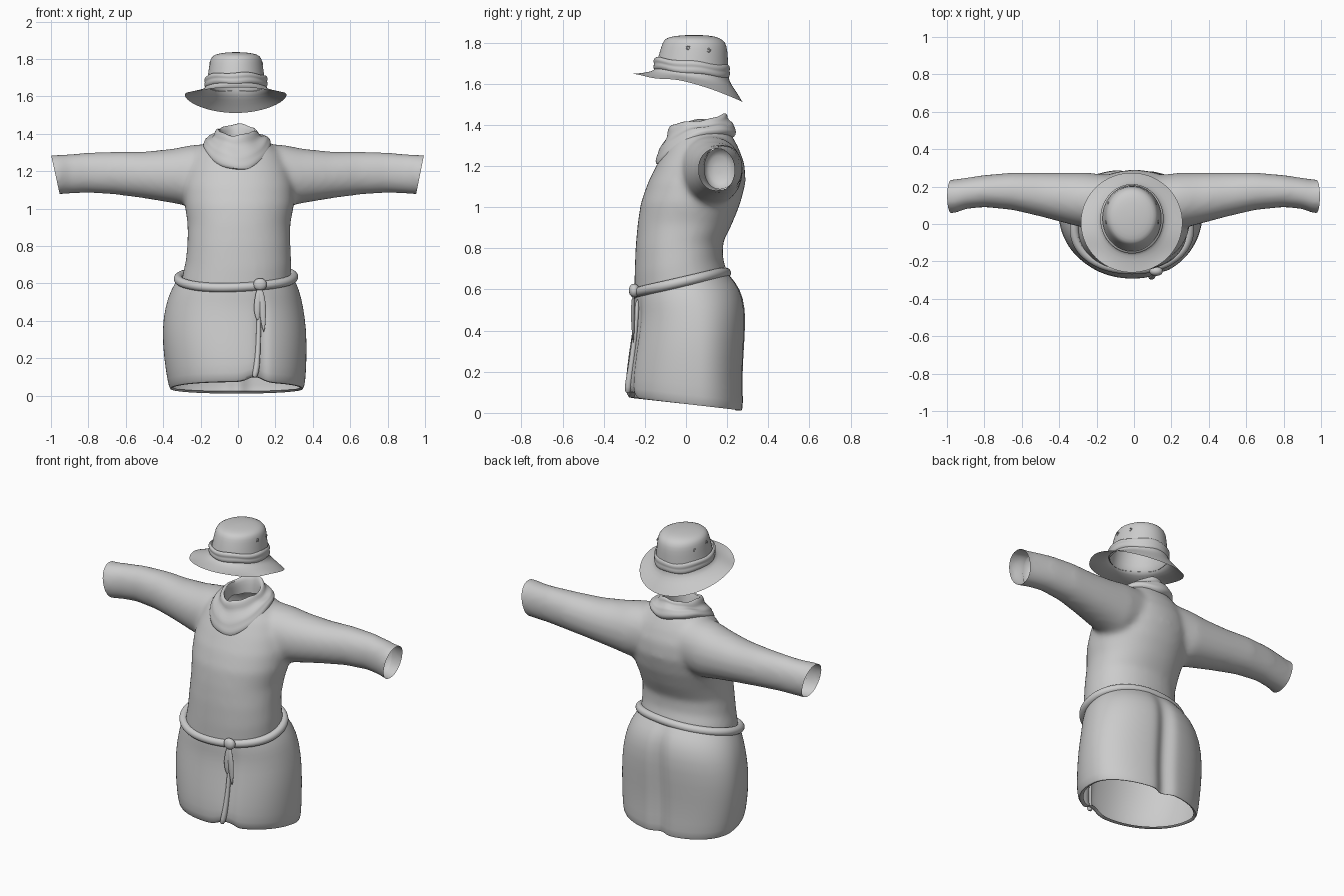
import bpy, bmesh, math
from mathutils import Vector

if "Cube" in bpy.data.objects:
    bpy.data.objects.remove(bpy.data.objects["Cube"])

cloth = bpy.data.materials.new("grey_cloth")
cloth.diffuse_color = (0.6, 0.6, 0.6, 1)
cloth.use_nodes = True
cloth.node_tree.nodes["Principled BSDF"].inputs["Base Color"].default_value = cloth.diffuse_color


def finish(name, mesh, subsurf=0, angle=50):
    ob = bpy.data.objects.new(name, mesh)
    bpy.context.collection.objects.link(ob)
    mesh.materials.clear()
    mesh.materials.append(cloth)
    if subsurf:
        ob.modifiers.new("Subsurf", 'SUBSURF').levels = subsurf
        ob.modifiers["Subsurf"].render_levels = subsurf
    bpy.ops.object.select_all(action='DESELECT')
    ob.select_set(True)
    bpy.context.view_layer.objects.active = ob
    bpy.ops.object.shade_smooth_by_angle(angle=math.radians(angle))
    return ob


def oval(u0, u1, v0, v1, n=40, p=2.0, mid=None):
    """Superellipse inside the given bounds, widest at v = mid."""
    mid = (v0 + v1) / 2 if mid is None else mid
    pts = []
    for i in range(n):
        a = 2 * math.pi * i / n
        c, s = math.cos(a), math.sin(a)
        half = v1 - mid if s > 0 else mid - v0
        pts.append(((u0 + u1) / 2 + (u1 - u0) / 2 * math.copysign(abs(c) ** (2 / p), c),
                    mid + half * math.copysign(abs(s) ** (2 / p), s)))
    return pts


def level(z, slope, curve, x0, x1, y0, y1, n=40, p=2.0, mid=None):
    """Ring around the z axis, tilted and curved front to back."""
    return [Vector((x, y, z + slope * y + curve * y * y)) for x, y in oval(x0, x1, y0, y1, n, p, mid)]


def loft(bm, rings, cap_start=False, cap_end=False):
    vs = [[bm.verts.new(p) for p in r] for r in rings]
    n = len(vs[0])
    for a, b in zip(vs, vs[1:]):
        for i in range(n):
            j = (i + 1) % n
            bm.faces.new((a[i], a[j], b[j], b[i]))
    if cap_start:
        bm.faces.new(vs[0][::-1])
    if cap_end:
        bm.faces.new(vs[-1])


def to_mesh(bm, name):
    bmesh.ops.recalc_face_normals(bm, faces=bm.faces)
    me = bpy.data.meshes.new(name)
    bm.to_mesh(me)
    bm.free()
    return me


def tube(name, pts, radii, closed=False, n=10, flat=1.0):
    """Tube along a path; flat squashes its second cross axis."""
    bm = bmesh.new()
    rings = []
    m = len(pts)
    for i, p in enumerate(pts):
        p = Vector(p)
        nxt = pts[(i + 1) % m] if closed else pts[min(i + 1, m - 1)]
        prv = pts[i - 1] if closed else pts[max(i - 1, 0)]
        d = (Vector(nxt) - Vector(prv)).normalized()
        ref = Vector((0, 0, 1)) if abs(d.z) < 0.8 else Vector((0, 1, 0))
        s = d.cross(ref).normalized()
        t = s.cross(d)
        r = radii[i] if isinstance(radii, list) else radii
        rings.append([p + s * r * math.cos(k * math.tau / n) + t * r * flat * math.sin(k * math.tau / n)
                      for k in range(n)])
    if closed:
        rings.append([v.copy() for v in rings[0]])
    loft(bm, rings, not closed, not closed)
    if closed:
        bmesh.ops.remove_doubles(bm, verts=bm.verts, dist=1e-5)
    return finish(name, to_mesh(bm, name), 1)


# Tunic: torso and sleeves fused into one shell, then cut open
bm = bmesh.new()
torso = [(.55, .23, -.30, .28, -.25, .20), (.64, .23, -.30, .285, -.25, .20), (.72, .15, -.28, .285, -.25, .18),
         (.82, .05, -.27, .28, -.245, .18), (.92, 0, -.27, .28, -.235, .225), (1.02, 0, -.285, .30, -.22, .265),
         (1.12, 0, -.29, .30, -.185, .29), (1.21, 0, -.275, .28, -.14, .285), (1.29, 0, -.24, .24, -.095, .255),
         (1.345, 0, -.18, .18, -.06, .225), (1.40, 0, -.10, .10, -.04, .18)]
loft(bm, [level(z, s, 0, a, b, c, d, 40, 2.15) for z, s, a, b, c, d in torso], True, True)
sleeve = [(.12, -.03, .26, 1.03, 1.35), (.25, -.025, .275, 1.01, 1.34), (.35, .0, .275, 1.03, 1.32),
          (.5, .04, .275, 1.055, 1.305), (.65, .075, .275, 1.075, 1.305), (.8, .09, .262, 1.085, 1.30),
          (.9, .08, .247, 1.08, 1.292), (.96, .057, .238, 1.075, 1.288), (1.05, .057, .235, 1.08, 1.285)]
for side in (-1, 1):
    loft(bm, [[Vector((side * x, y, z)) for y, z in oval(a, b, c, d, 32, 2.1)]
              for x, a, b, c, d in sleeve], True, True)
solid = bpy.data.objects.new("tunic_solid", to_mesh(bm, "tunic_solid"))
bpy.context.collection.objects.link(solid)
rm = solid.modifiers.new("Fuse", 'REMESH')
rm.mode, rm.voxel_size = 'VOXEL', 0.016
sm = solid.modifiers.new("Soften", 'SMOOTH')
sm.factor, sm.iterations = 0.5, 10
dg = bpy.context.evaluated_depsgraph_get()
dg.update()
shell = bpy.data.meshes.new_from_object(solid.evaluated_get(dg))
bpy.data.objects.remove(solid)
bm = bmesh.new()
bm.from_mesh(shell)
cuts = [((.975, .1, 1.19), (1, 0, -.2)), ((-.978, .1, 1.19), (-1, 0, -.22)),
        ((0, 0, 1.355), (0, -.1, 1)), ((0, 0, .615), (0, .23, -1))]
for co, no in cuts:
    bmesh.ops.bisect_plane(bm, geom=bm.verts[:] + bm.edges[:] + bm.faces[:], plane_co=co,
                           plane_no=no, clear_outer=True)
bm.to_mesh(shell)
bm.free()
finish("tunic", shell, 0, 80)

# Closed lining deep inside each cuff
for side in (-1, 1):
    bm = bmesh.new()
    loft(bm, [[Vector((side * x, .15 + (y - .15) * k, 1.185 + (z - 1.185) * k))
               for y, z in oval(.085, .245, 1.083, 1.292, 24, 2.1)]
              for x, k in ((.9, .97), (.87, .9), (.85, .6), (.845, .2))], False, True)
    finish("cuff_lining", to_mesh(bm, "cuff_lining"))

# Skirt: open tube tucked in at the hem, creased at the back, overlapped at the front
bm = bmesh.new()
skirt = [(.05, -.1, -.345, .33, -.25, .262), (.034, -.12, -.362, .348, -.28, .278),
         (.075, -.12, -.375, .36, -.296, .284),
         (.2, -.08, -.395, .367, -.287, .277), (.35, 0, -.407, .367, -.268, .288), (.48, .1, -.388, .347, -.252, .296),
         (.56, .18, -.357, .327, -.25, .266), (.61, .22, -.33, .305, -.25, .222), (.65, .23, -.305, .285, -.245, .195)]
rings = []
for z, s, a, b, c, d in skirt:
    fade = max(0, min(1, (.66 - z) / .2))
    ring = level(z, s, 0, a, b, c, d, 96, 2.12, -.02 + .08 * fade)
    for v in ring:
        if v.y > 0:
            v.y -= .035 * fade * math.exp(-(v.x / .045) ** 2)
        else:
            v.y += .015 * fade * math.exp(-((v.x - .13) / .025) ** 2)
            if z < .1:
                v.z += .03 * math.exp(-((v.x - .09) / .05) ** 2)
    rings.append(ring)
loft(bm, rings)
finish("skirt", to_mesh(bm, "skirt"), 1, 80)
tube("skirt_overlap_edge", [(.105, -.235, .56), (.112, -.243, .45), (.11, -.254, .32), (.105, -.271, .2),
                            (.095, -.283, .12), (.085, -.283, .095)], [.01, .012, .013, .015, .019, .012])

# Belt with knot and hanging ends
belt = [(v.x, v.y, v.z + .006 * math.sin(7 * v.x)) for v in level(.636, .23, 0, -.32, .298, -.245, .195, 48, 2.12)]
tube("belt", belt, .026, True)
bm = bmesh.new()
bmesh.ops.create_cube(bm, size=1)
for v in bm.verts:
    v.co = Vector((.118 + .085 * v.co.x, -.252 + .06 * v.co.y, .595 + .078 * v.co.z))
finish("belt_knot", to_mesh(bm, "belt_knot"), 3)
for i, (dx, zend) in enumerate([(-.012, .4), (.02, .335)]):
    tube("belt_end_%d" % (i + 1), [(.115, -.255, .58), (.115 + dx * .6, -.258, .52), (.113 + dx, -.258, .45),
                                  (.118 + dx, -.256, zend)], [.014, .02, .021, .005], flat=.5)

# Scarf: draped roll with soft folds rising to a collar
bm = bmesh.new()
scarf = [(1.30, .53, -1.43, -.145, .14, -.09, .20), (1.292, .53, -1.43, -.17, .16, -.13, .225),
         (1.315, .53, -1.43, -.188, .178, -.15, .245), (1.338, .5, -1.4, -.184, .174, -.148, .243),
         (1.346, .47, -1.2, -.172, .162, -.136, .234), (1.360, .44, -1.1, -.168, .157, -.134, .23),
         (1.365, .36, -.7, -.148, .137, -.112, .217),
         (1.372, .28, 0, -.13, .12, -.09, .20),
         (1.392, .22, 0, -.127, .112, -.092, .203), (1.412, .2, 0, -.115, .10, -.082, .195),
         (1.412, .2, 0, -.10, .088, -.068, .178), (1.37, .2, 0, -.095, .08, -.06, .165),
         (1.32, .2, 0, -.095, .08, -.05, .16)]
rings = []
for k, row in enumerate(scarf):
    ring = level(*row, 40)
    for i, v in enumerate(ring):
        a = math.tau * i / 40
        v.z += .006 * math.sin(3 * a + k * .4) + .003 * math.sin(7 * a + k * .5)
    rings.append(ring)
loft(bm, rings)
finish("scarf", to_mesh(bm, "scarf"), 1, 80)

# Hat: one-piece crown and drooping brim
bm = bmesh.new()
hat = [(1.61, -.252, -.39, -.285, .26, -.26, .275), (1.622, -.21, -.25, -.245, .222, -.22, .25),
       (1.635, -.15, 0, -.19, .165, -.165, .215), (1.655, -.12, 0, -.17, .148, -.148, .207),
       (1.72, -.09, 0, -.161, .14, -.135, .205), (1.775, -.06, 0, -.153, .132, -.12, .202),
       (1.808, -.04, 0, -.146, .126, -.108, .193), (1.826, -.01, 0, -.125, .105, -.085, .165),
       (1.835, 0, 0, -.07, .05, -.03, .11), (1.837, 0, 0, -.012, -.008, .038, .042)]
rings = [level(*r, 40) for r in hat]
for v in rings[0] + rings[1]:
    v.z -= .014 * math.exp(-((v.y + .15) / .07) ** 2)
loft(bm, rings, False, True)
finish("hat", to_mesh(bm, "hat"), 1, 60)

# Hat band: a wavy folded strip hugging the crown
bm = bmesh.new()
band = [(1.65, 0), (1.655, .01), (1.672, .013), (1.682, .007), (1.692, .013), (1.706, .01), (1.712, -.001)]
rings = []
for k, (z, o) in enumerate(band):
    ring = level(z, -.11, 0, -.169 - o, .147 + o, -.147 - o, .207 + o * .6, 48)
    for i, v in enumerate(ring):
        v.z += .004 * math.sin(5 * math.tau * i / 48 + .2 * k)
    rings.append(ring)
loft(bm, rings)
finish("hat_band", to_mesh(bm, "hat_band"), 1, 80)

# Vent eyelets on both sides of the crown
for side in (-1, 1):
    for y, z, dx in ((.01, 1.775, .139), (.11, 1.762, .128)):
        pts = [(-.01 + side * dx, y + .008 * math.cos(a * math.tau / 12), z + .008 * math.sin(a * math.tau / 12))
               for a in range(12)]
        tube("hat_eyelet", pts, .004, True, 6)
